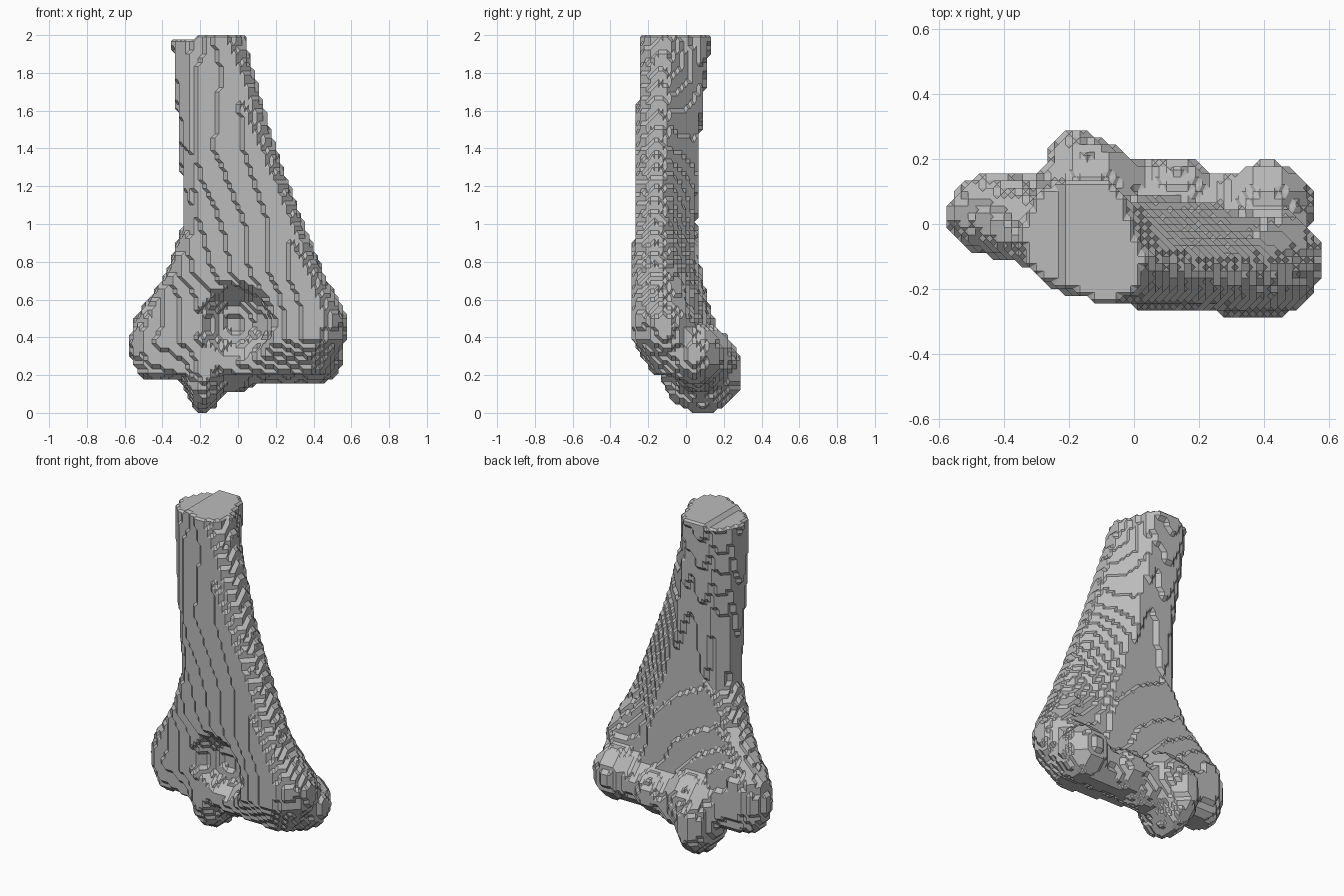
import bpy, bmesh
from mathutils import Vector, Matrix

if "Cube" in bpy.data.objects:
    bpy.data.objects.remove(bpy.data.objects["Cube"], do_unlink=True)

STEP = 2 / 90

# Shaft sections: height, then x, y, radius of the inner column, outer column and back ridge
SECTIONS = [
    (0.20, (-0.43, 0.03, 0.09), (0.36, -0.06, 0.11), (0.20, 0.00, 0.06)),
    (0.38, (-0.44, 0.03, 0.12), (0.39, -0.12, 0.165), (0.20, 0.00, 0.06)),
    (0.50, (-0.43, 0.03, 0.12), (0.41, -0.13, 0.16), (0.21, 0.00, 0.06)),
    (0.62, (-0.35, 0.00, 0.11), (0.375, -0.145, 0.145), (0.20, 0.00, 0.06)),
    (0.75, (-0.255, -0.04, 0.12), (0.325, -0.165, 0.125), (0.16, -0.005, 0.06)),
    (1.00, (-0.165, -0.07, 0.125), (0.245, -0.165, 0.105), (0.07, -0.01, 0.06)),
    (1.40, (-0.155, -0.08, 0.15), (0.09, -0.155, 0.11), (-0.02, 0.00, 0.065)),
    (1.80, (-0.175, -0.055, 0.165), (-0.03, -0.135, 0.115), (-0.09, 0.03, 0.07)),
    (2.05, (-0.18, -0.025, 0.17), (-0.11, -0.11, 0.13), (-0.09, 0.065, 0.07)),
]


def section_at(z):
    for a, b in zip(SECTIONS, SECTIONS[1:]):
        if z <= b[0]:
            t = max(0, (z - a[0]) / (b[0] - a[0]))
            return [Vector(u).lerp(Vector(v), t) for u, v in zip(a[1:], b[1:])]
    return [Vector(u) for u in SECTIONS[-1][1:]]


def web(p, a, b):
    """Distance to two circles joined by a tapering web."""
    d = (b - a).xy
    q = p.xy - a.xy
    t = min(1, max(0, q.dot(d) / d.length_squared))
    return (q - d * t).length - (a.z + (b.z - a.z) * t)


def shaft(p, section):
    inner, outer, ridge = section
    d = min(web(p, inner, outer), web(p, inner, ridge), web(p, outer, ridge))
    return max(d, 0.2 - p.z)


def ellipsoid(p, c, r):
    q = Vector([(p[i] - c[i]) / r[i] for i in range(3)])
    return (q.length - 1) * min(r)


def blend(a, b, k):
    h = max(k - abs(a - b), 0) / k
    return min(a, b) - h * h * k / 4


# Joint knobs: centre, radii
KNOBS = [
    ((-0.43, 0.03, 0.35), (0.14, 0.12, 0.18)),    # inner epicondyle
    ((-0.30, 0.06, 0.32), (0.13, 0.10, 0.14)),    # inner neck
    ((-0.18, 0.085, 0.21), (0.11, 0.215, 0.21)),  # pulley rim
    ((-0.12, 0.09, 0.29), (0.15, 0.16, 0.18)),    # pulley shoulder
    ((-0.02, 0.06, 0.25), (0.14, 0.14, 0.14)),    # pulley groove
    ((0.13, 0.06, 0.28), (0.13, 0.145, 0.13)),    # pulley outer rim
    ((0.27, 0.035, 0.28), (0.12, 0.115, 0.13)),   # bridge to the head
    ((0.41, 0.045, 0.31), (0.145, 0.15, 0.16)),   # rounded head
    ((0.44, -0.10, 0.45), (0.13, 0.13, 0.15)),    # outer epicondyle
]
PIT = ((-0.02, -0.25, 0.47), (0.20, 0.20, 0.21))


def inside(p, section):
    if p.z > 1.975 and p.x < -0.22:
        return False
    d = shaft(p, section)
    if p.z < 0.85:
        d = -blend(-d, ellipsoid(p, *PIT), 0.04)
        for c, r in KNOBS:
            d = blend(d, ellipsoid(p, c, r), 0.04)
    return d < 0


# Fill the sample lattice
NX, NY, NZ = 28, 16, 90
cells = set()
for k in range(NZ):
    section = section_at((k + 0.5) * STEP)
    cells |= {(i, j, k) for i in range(-NX, NX) for j in range(-NY, NY)
              if inside(Vector((i + 0.5, j + 0.5, k + 0.5)) * STEP, section)}

# Fill cells that touch only along an edge, so the shell stays closed
for _ in range(4):
    extra = set()
    for c in cells:
        for u in range(3):
            for v in range(u + 1, 3):
                for su in (-1, 1):
                    for sv in (-1, 1):
                        a, b = list(c), list(c)
                        a[u] += su
                        b[v] += sv
                        e = list(a)
                        e[v] += sv
                        if tuple(e) in cells and tuple(a) not in cells and tuple(b) not in cells:
                            extra.add(max(tuple(a), tuple(b)))
    if not extra:
        break
    cells |= extra

# Stepped block shell
blocks = bmesh.new()
corners = {}


def corner(key):
    if key not in corners:
        corners[key] = blocks.verts.new(Vector(key) * STEP)
    return corners[key]


for c in cells:
    for axis in range(3):
        for side in (0, 1):
            n = list(c)
            n[axis] += 2 * side - 1
            if tuple(n) in cells:
                continue
            u, v = (axis + 1) % 3, (axis + 2) % 3
            ring = []
            for du, dv in ((0, 0), (1, 0), (1, 1), (0, 1)):
                k = list(c)
                k[axis] += side
                k[u] += du
                k[v] += dv
                ring.append(corner(tuple(k)))
            blocks.faces.new(ring if side else ring[::-1])

# Chamfered shell: one facet around every block corner
bm = bmesh.new()
centres = {f: bm.verts.new(f.calc_center_median()) for f in blocks.faces}
for vert in blocks.verts:
    todo = set(vert.link_loops)
    while todo:
        loop = next(iter(todo))
        ring = []
        while loop in todo:
            todo.discard(loop)
            ring.append(centres[loop.face])
            loop = loop.link_loop_prev.link_loop_radial_next
        if len(ring) > 2:
            try:
                bm.faces.new(ring)
            except ValueError:
                pass
blocks.free()
bmesh.ops.triangulate(bm, faces=[f for f in bm.faces if len(f.verts) > 4])
bmesh.ops.recalc_face_normals(bm, faces=bm.faces)

# Stand the lowest facet on the ground
lowest = min(v.co.z for v in bm.verts)
bmesh.ops.transform(bm, matrix=Matrix.Translation((0, 0, -lowest)), verts=bm.verts)

mesh = bpy.data.meshes.new("arm_bone")
bm.to_mesh(mesh)
bm.free()
bone = bpy.data.objects.new("arm_bone", mesh)
bpy.context.collection.objects.link(bone)

mat = bpy.data.materials.new("bone grey")
mat.use_nodes = True
mat.diffuse_color = (0.5, 0.5, 0.5, 1)
mat.node_tree.nodes["Principled BSDF"].inputs["Base Color"].default_value = (0.5, 0.5, 0.5, 1)
mesh.materials.append(mat)
